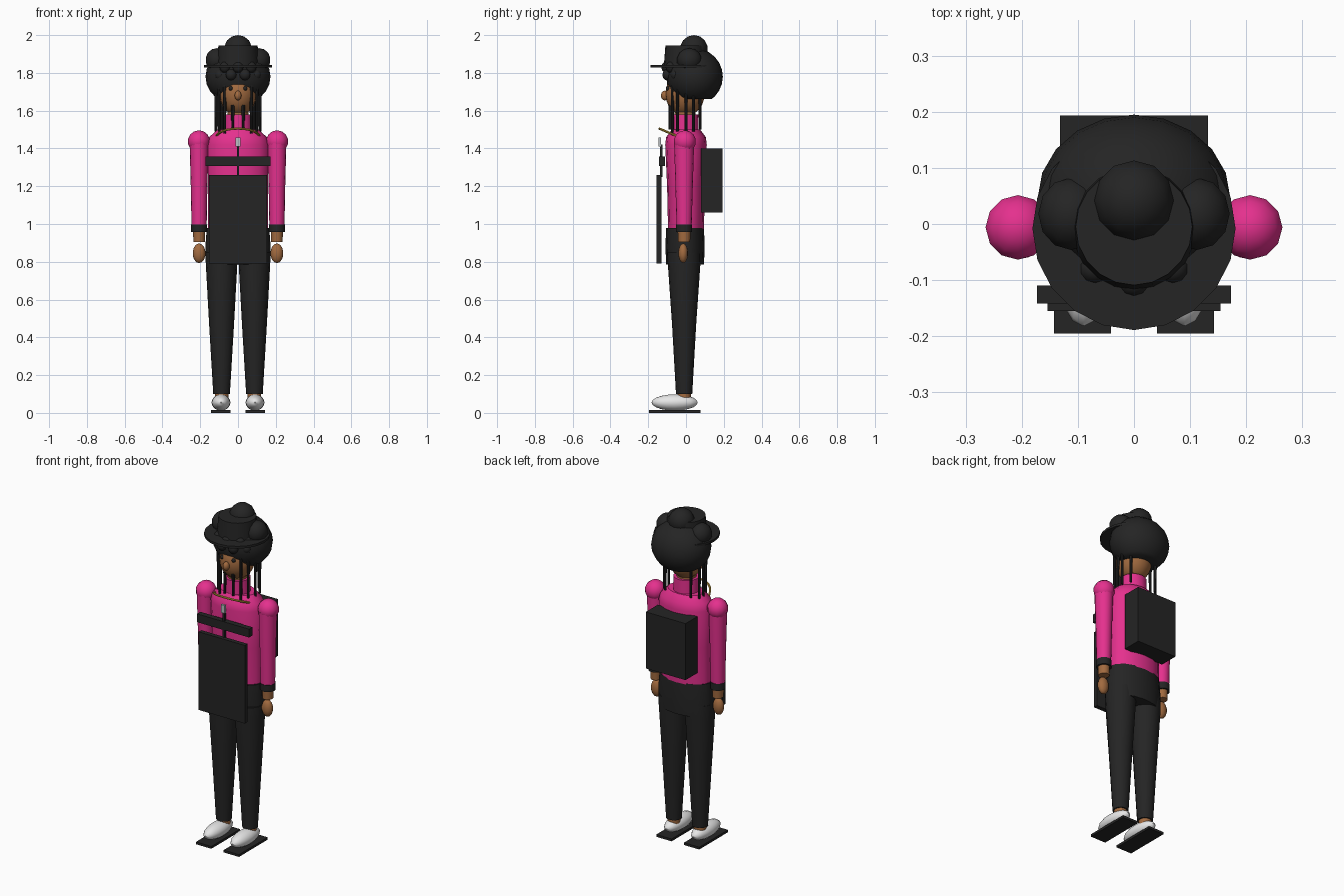
import bpy, bmesh, math
from mathutils import Matrix, Vector

cube = bpy.data.objects.get("Cube")
if cube:
    bpy.data.objects.remove(cube, do_unlink=True)


def material(name, color):
    m = bpy.data.materials.new(name)
    m.use_nodes = True
    m.diffuse_color = (*color, 1)
    bsdf = m.node_tree.nodes["Principled BSDF"]
    bsdf.inputs["Base Color"].default_value = (*color, 1)
    bsdf.inputs["Roughness"].default_value = 0.8
    return m


black = material("soft black", (0.018, 0.018, 0.018))
pink = material("hot pink", (0.78, 0.03, 0.27))
skin = material("brown skin", (0.36, 0.145, 0.05))
white = material("shoe white", (0.8, 0.8, 0.8))
gold = material("gold", (0.6, 0.38, 0.05))
silver = material("silver", (0.5, 0.53, 0.55))


def finish(name, bm, mat, smooth=True):
    bmesh.ops.recalc_face_normals(bm, faces=bm.faces)
    mesh = bpy.data.meshes.new(name)
    bm.to_mesh(mesh)
    bm.free()
    mesh.materials.append(mat)
    ob = bpy.data.objects.new(name, mesh)
    bpy.context.collection.objects.link(ob)
    if smooth:
        bpy.ops.object.select_all(action='DESELECT')
        ob.select_set(True)
        bpy.context.view_layer.objects.active = ob
        bpy.ops.object.shade_smooth_by_angle(angle=math.radians(42))
    return ob


def box(name, lo, hi, mat):
    lo, hi = Vector(lo), Vector(hi)
    bm = bmesh.new()
    bmesh.ops.create_cube(bm, size=1, matrix=Matrix.Translation((lo + hi) / 2)
                          @ Matrix.Diagonal((*(hi - lo), 1)))
    return finish(name, bm, mat, False)


def ball(name, center, radii, mat, seg=16, cut=None):
    """Ellipsoid, with an optional flat cut at height z."""
    bm = bmesh.new()
    bmesh.ops.create_uvsphere(bm, u_segments=seg, v_segments=max(6, seg * 5 // 8), radius=1,
                              matrix=Matrix.Translation(center) @ Matrix.Diagonal((*radii, 1)))
    if cut is not None:
        r = bmesh.ops.bisect_plane(bm, geom=bm.verts[:] + bm.edges[:] + bm.faces[:],
                                   plane_co=(0, 0, cut), plane_no=(0, 0, -1), clear_outer=True)
        edges = [e for e in r["geom_cut"] if isinstance(e, bmesh.types.BMEdge)]
        bmesh.ops.holes_fill(bm, edges=edges, sides=0)
    return finish(name, bm, mat)


def loft(name, center, rings, mat, seg=16):
    """Stack of elliptical rings given as (z, rx, ry), capped at both ends."""
    bm = bmesh.new()
    x, y = center
    angles = [2 * math.pi * i / seg for i in range(seg)]
    loops = [[bm.verts.new((x + rx * math.cos(a), y + ry * math.sin(a), z)) for a in angles]
             for z, rx, ry in rings]
    for a, b in zip(loops, loops[1:]):
        for i in range(seg):
            j = (i + 1) % seg
            bm.faces.new((a[i], a[j], b[j], b[i]))
    bm.faces.new(loops[0][::-1])
    bm.faces.new(loops[-1])
    return finish(name, bm, mat)


# Torso, hips, collar
loft("sweater", (0, 0), [(0.965, 0.158, 0.095), (1.2, 0.158, 0.1), (1.42, 0.165, 0.11),
                         (1.46, 0.152, 0.105), (1.5, 0.11, 0.075)], pink)
loft("hips", (0, -0.005), [(0.785, 0.168, 0.1), (0.88, 0.173, 0.104), (0.98, 0.165, 0.1)], black)
loft("collar", (0, -0.005), [(1.48, 0.075, 0.072), (1.58, 0.072, 0.07)], pink)
loft("neck", (0, -0.005), [(1.57, 0.055, 0.055), (1.64, 0.055, 0.055)], skin)

# Limbs, mirrored left and right
for side, s in (("left", 1), ("right", -1)):
    leg = (s * 0.087, -0.01)
    loft(side + "_leg", leg, [(0.1, 0.044, 0.043), (0.47, 0.066, 0.064), (0.8, 0.084, 0.087),
                              (0.85, 0.084, 0.087)], black)
    loft(side + "_ankle", leg, [(0.06, 0.036, 0.036), (0.11, 0.036, 0.036)], skin, 12)
    ball(side + "_shoe", (s * 0.09, -0.06, 0.055), (0.05, 0.122, 0.043), white)
    box(side + "_sole", (s * 0.092 - 0.051, -0.195, 0), (s * 0.092 + 0.051, 0.078, 0.014), black)
    ball(side + "_shoulder", (s * 0.207, -0.006, 1.437), (0.059, 0.059, 0.059), pink, 12)
    arm = (s * 0.206, -0.01)
    loft(side + "_sleeve", arm, [(0.99, 0.04, 0.04), (1.2, 0.044, 0.046), (1.43, 0.05, 0.053)], pink)
    loft(side + "_cuff", arm, [(0.957, 0.042, 0.043), (0.998, 0.042, 0.043)], black)
    loft(side + "_wrist", arm, [(0.905, 0.03, 0.032), (0.96, 0.032, 0.034)], skin, 12)
    ball(side + "_hand", (s * 0.206, -0.015, 0.845), (0.034, 0.026, 0.052), skin, 12)

# Head and face
ball("head", (0, -0.005, 1.69), (0.098, 0.104, 0.118), skin, 20)
ball("nose", (0, -0.112, 1.68), (0.019, 0.021, 0.026), skin, 10)
for side, s in (("left", 1), ("right", -1)):
    ball(side + "_eye", (s * 0.038, -0.096, 1.718), (0.012, 0.01, 0.012), black, 10)

# Hair cap, buns, curls and hanging locks
ball("hair", (0, 0.045, 1.78), (0.172, 0.15, 0.15), black, 20, cut=1.662)
ball("top_bun", (0, 0.042, 1.928), (0.073, 0.073, 0.072), black, 12)
for side, s in (("left", 1), ("right", -1)):
    ball(side + "_bun", (s * 0.112, 0.018, 1.868), (0.06, 0.066, 0.063), black, 12)
for i in range(9):
    a = math.radians(190 + 20 * i)
    z = 1.79 if i % 2 else 1.83
    ball("curl_%d" % (i + 1), (0.108 * math.cos(a), -0.005 + 0.098 * math.sin(a), z),
         (0.03, 0.028, 0.03), black, 10)
locks = [(0.115, 0.0, 1.47), (0.1, -0.045, 1.49), (0.07, -0.072, 1.48),
         (0.028, -0.085, 1.5), (0.117, 0.04, 1.49), (0.085, 0.075, 1.5)]
for side, s in (("left", 1), ("right", -1)):
    for i, (x, y, z) in enumerate(locks):
        top = 1.63 if x < 0.06 else 1.75
        loft("%s_lock_%d" % (side, i + 1), (s * x, y),
             [(z, 0.007, 0.007), (top, 0.009, 0.009)], black, 8)

# Hat
loft("hat_brim", (0, -0.008), [(1.829, 0.181, 0.181), (1.843, 0.181, 0.181)], black, 20)
loft("hat_crown", (0, -0.005), [(1.84, 0.112, 0.112), (1.945, 0.104, 0.104)], black, 20)

# Chest band, apron, backpack and cord with pendant
box("chest_band", (-0.173, -0.142, 1.308), (0.173, -0.11, 1.358), black)
box("apron", (-0.154, -0.155, 0.79), (0.154, -0.129, 1.26), black)
box("backpack", (-0.132, 0.08, 1.06), (0.132, 0.193, 1.4), black)
box("cord", (-0.006, -0.137, 1.25), (0.006, -0.125, 1.42), black)
box("pendant", (-0.013, -0.145, 1.41), (0.013, -0.132, 1.458), silver)

# Tilted necklace, swept as a ring
bpy.ops.mesh.primitive_torus_add(major_segments=24, minor_segments=8, major_radius=0.115,
                                 minor_radius=0.006, location=(0, -0.035, 1.46),
                                 rotation=(math.radians(-23), 0, 0))
necklace = bpy.context.object
necklace.name = "necklace"
necklace.data.materials.append(gold)
bpy.ops.object.shade_smooth_by_angle(angle=math.radians(42))
